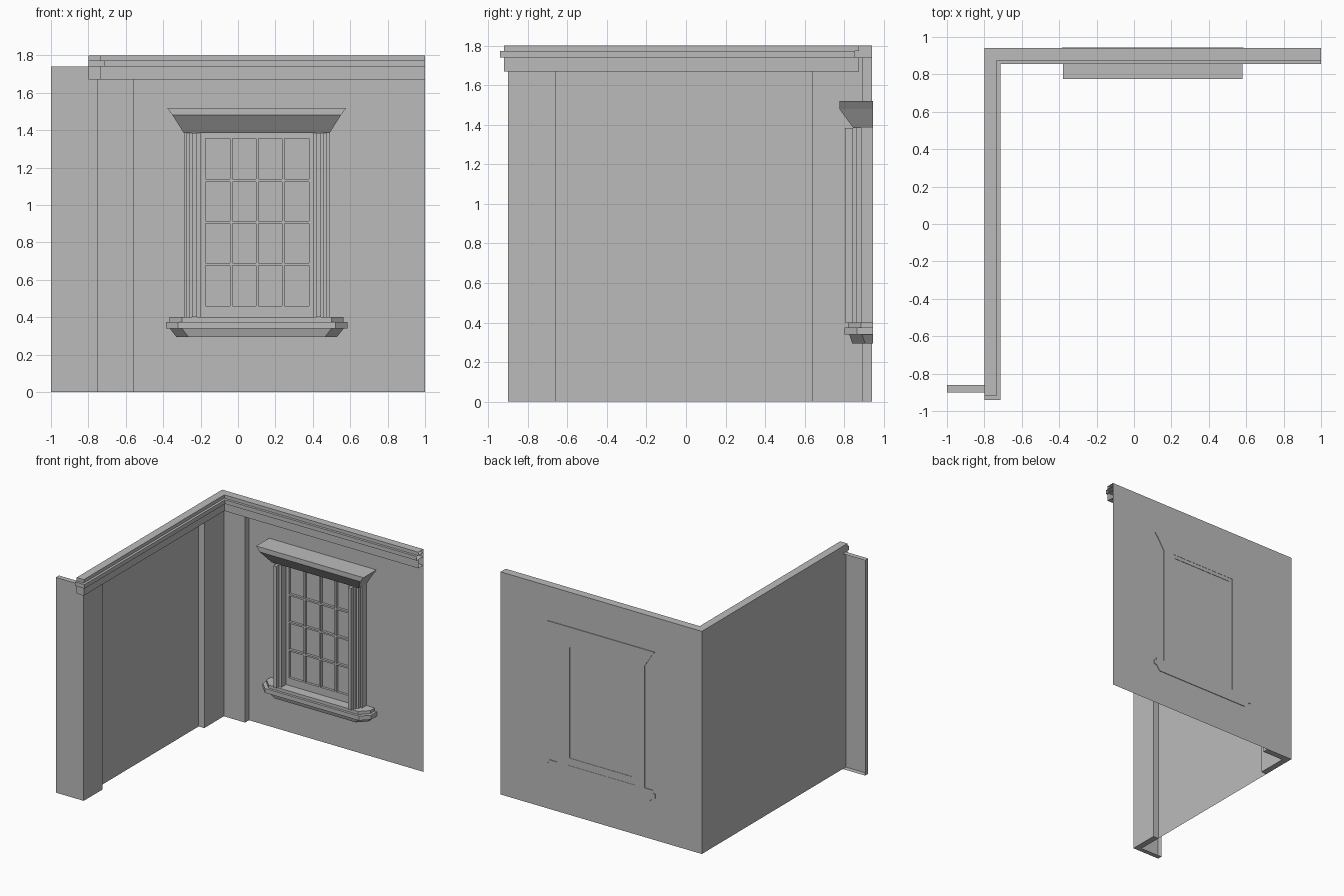
import bpy
import bmesh

cube = bpy.data.objects.get("Cube")
if cube:
    bpy.data.objects.remove(cube)

plaster = bpy.data.materials.new("grey_plaster")
plaster.use_nodes = True
GREY = (0.5, 0.5, 0.5, 1)
plaster.diffuse_color = GREY
plaster.node_tree.nodes["Principled BSDF"].inputs["Base Color"].default_value = GREY


def loft(name, rings, caps=True, drop=None):
    """Join matching rings of points; drop removes faces by a rule on their centre."""
    bm = bmesh.new()
    loops = [[bm.verts.new(p) for p in ring] for ring in rings]
    n = len(rings[0])
    for a, b in zip(loops, loops[1:]):
        for i in range(n):
            j = (i + 1) % n
            bm.faces.new((a[i], a[j], b[j], b[i]))
    if caps:
        bm.faces.new(loops[0][::-1])
        bm.faces.new(loops[-1])
    bmesh.ops.recalc_face_normals(bm, faces=bm.faces)
    if drop:
        gone = [f for f in bm.faces if drop(f.calc_center_median())]
        bmesh.ops.delete(bm, geom=gone, context="FACES")
    mesh = bpy.data.meshes.new(name)
    bm.to_mesh(mesh)
    bm.free()
    mesh.materials.append(plaster)
    obj = bpy.data.objects.new(name, mesh)
    bpy.context.collection.objects.link(obj)
    return obj


def prism(name, outline, z0, z1, drop=None):
    return loft(name, [[(x, y, z) for x, y in outline] for z in (z0, z1)], drop=drop)


def box(name, x0, x1, y0, y1, z0, z1):
    return prism(name, [(x0, y0), (x1, y0), (x1, y1), (x0, y1)], z0, z1)


def sheet(name, points):
    mesh = bpy.data.meshes.new(name)
    mesh.from_pydata(points, [], [(0, 1, 2, 3)])
    mesh.materials.append(plaster)
    obj = bpy.data.objects.new(name, mesh)
    bpy.context.collection.objects.link(obj)


LEFT, RIGHT, FRONT, BACK, TOP = -0.8, 1.0, -0.9, 0.94, 1.8
PIER = 1.74

# Thin walls
sheet("back_wall", [(LEFT, BACK, 0), (RIGHT, BACK, 0), (RIGHT, BACK, TOP), (LEFT, BACK, TOP)])
sheet("side_wall", [(LEFT, FRONT, 0), (LEFT, BACK, 0), (LEFT, BACK, TOP), (LEFT, FRONT, TOP)])

# Corner pilaster and front pier with its open-backed return
prism("corner_pilaster", [(LEFT, 0.64), (-0.75, 0.64), (-0.75, 0.89), (-0.56, 0.89),
                          (-0.56, BACK), (LEFT, BACK)], 0, PIER)
prism("front_pier", [(-1, FRONT), (-0.75, FRONT), (-0.75, -0.66), (LEFT, -0.66),
                     (LEFT, -0.86), (-1, -0.86)], 0, PIER,
      drop=lambda c: c.x < -0.85 and abs(c.y + 0.86) < 0.001)

# Cornice in three stepped bands, hollow at its open end
for name, out, z0, z1 in (("cornice_fascia", 0.065, 1.67, 1.74),
                          ("cornice_lip", 0.085, 1.74, 1.773),
                          ("cornice_cap", 0.065, 1.773, TOP)):
    x, y, end = LEFT + out, BACK - out, FRONT + 0.045 - out
    prism(name, [(LEFT, end), (x, end), (x, y), (RIGHT, y), (RIGHT, BACK), (LEFT, BACK)],
          z0, z1, drop=lambda c: c.x > 0.99)

# Window: all parts show slightly through the back of the wall
MID, THROUGH = 0.1, 0.945


def ring(half, front, z, cut=0.0):
    if not cut:
        return [(MID - half, THROUGH, z), (MID - half, front, z),
                (MID + half, front, z), (MID + half, THROUGH, z)]
    return [(MID - half, THROUGH, z), (MID - half, front + cut, z), (MID - half + cut, front, z),
            (MID + half - cut, front, z), (MID + half, front + cut, z), (MID + half, THROUGH, z)]


# Flared window head
loft("window_head", [ring(0.39, 0.845, 1.385), ring(0.45, 0.775, 1.48), ring(0.48, 0.775, 1.52)])

# Sill with clipped corners
CUT = 0.065
loft("sill_apron", [ring(0.43, 0.84, 0.295, CUT), ring(0.465, 0.825, 0.34, CUT)])
loft("sill_slab", [ring(0.485, 0.80, 0.34, CUT), ring(0.485, 0.80, 0.375, CUT)])
loft("sill_tread", [ring(0.465, 0.82, 0.375, CUT), ring(0.465, 0.82, 0.40, CUT)])

# Stepped jambs, mirrored about the window centre
steps = [(0.39, THROUGH), (0.39, 0.885), (0.375, 0.885), (0.375, 0.86), (0.36, 0.86),
         (0.36, 0.84), (0.345, 0.84), (0.345, 0.805), (0.32, 0.805), (0.32, 0.84),
         (0.30, 0.84), (0.30, THROUGH)]
for side, s in (("left", 1), ("right", -1)):
    prism(side + "_jamb", [(MID + s * u, y) for u, y in steps], 0.40, 1.385)

# Sash: outer frame, glazing bars and panes
X0, X1, Z0, Z1 = -0.175, 0.38, 0.46, 1.355
SASH = 0.90
box("frame_left", X1, 0.40, SASH, 0.943, 0.40, 1.385)
box("frame_right", -0.20, X0, SASH, 0.943, 0.40, 1.385)
box("frame_bottom", X0, X1, SASH, 0.943, 0.40, Z0)
box("frame_top", X0, X1, SASH, 0.943, Z1, 1.385)
BAR = 0.007
for i in range(1, 4):
    x = X0 + (X1 - X0) * i / 4
    z = Z0 + (Z1 - Z0) * i / 4
    box("upright_bar", x - BAR, x + BAR, SASH, 0.925, Z0, Z1)
    box("cross_bar", X0, X1, SASH, 0.925, z - BAR, z + BAR)
sheet("panes", [(X0, 0.92, Z0), (X1, 0.92, Z0), (X1, 0.92, Z1), (X0, 0.92, Z1)])
